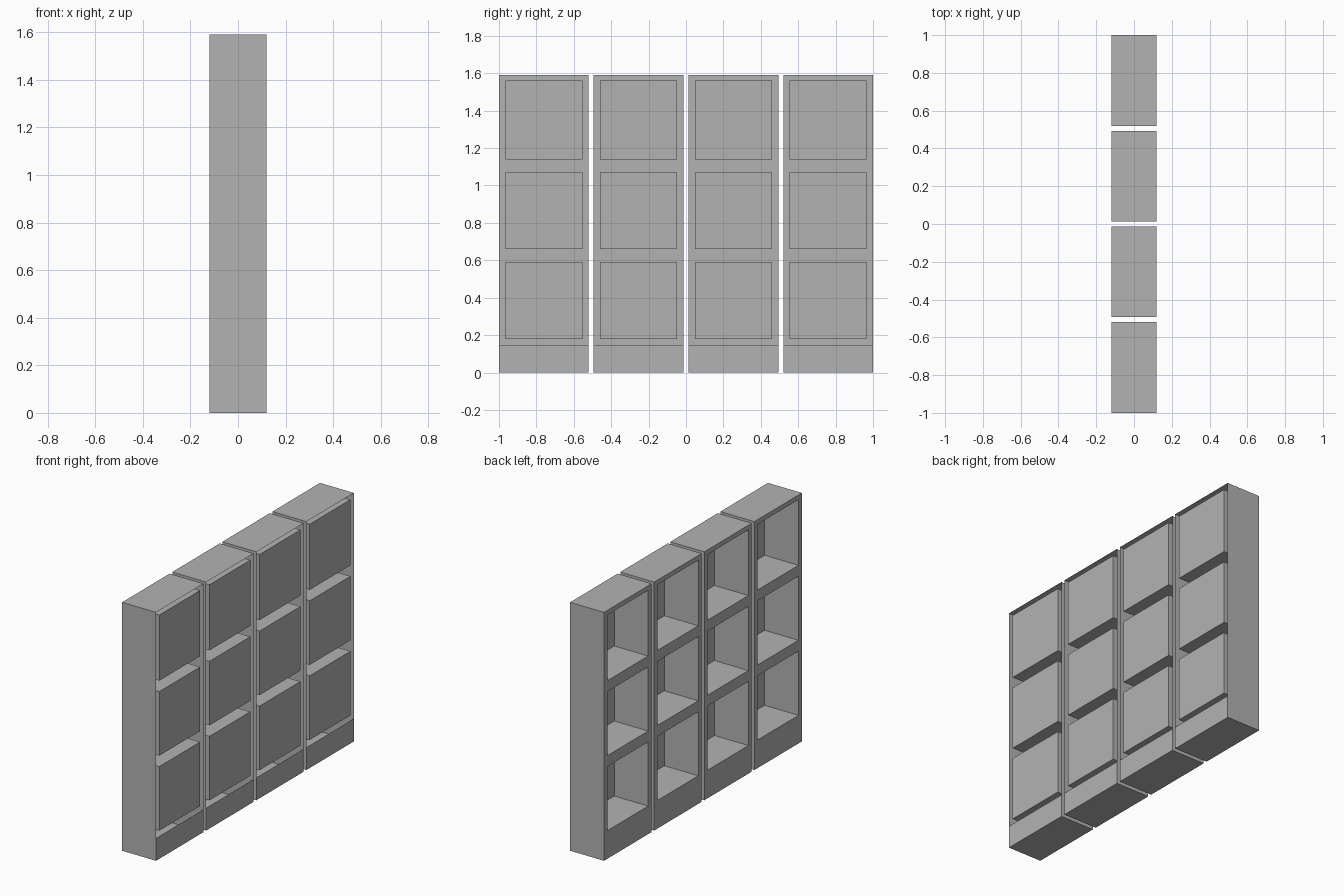
import bpy
import bmesh
from mathutils import Vector

cube = bpy.data.objects.get("Cube")
if cube:
    bpy.data.objects.remove(cube, do_unlink=True)

DEPTH, WIDTH, HEIGHT = 0.24, 0.48, 1.59
BORDER = 0.034                       # frame border around the cubbies
KICK = 0.145                         # height of the rear kick plate
ROWS = [(0.18, 0.59), (0.66, 1.07), (1.14, 1.56)]

grey = bpy.data.materials.new("plain grey")
grey.use_nodes = True
grey.diffuse_color = (0.45, 0.45, 0.45, 1)
grey.node_tree.nodes["Principled BSDF"].inputs["Base Color"].default_value = (0.45, 0.45, 0.45, 1)


def facing(bm, sign):
    """Faces lying on the open side (-1) or the rear side (+1)."""
    return [f for f in bm.faces
            if f.normal.x * sign > 0.9 and abs(f.calc_center_median().x - sign * DEPTH / 2) < 0.001]


def cut(bm, sign, point, normal):
    """Cut only the faces of one side along a plane."""
    faces = facing(bm, sign)
    edges = {e for f in faces for e in f.edges}
    verts = {v for f in faces for v in f.verts}
    bmesh.ops.bisect_plane(bm, geom=faces + list(edges) + list(verts),
                           plane_co=point, plane_no=normal, dist=0.0001)
    bm.normal_update()


def is_opening(face):
    c = face.calc_center_median()
    return abs(c.y) < WIDTH / 2 - BORDER and any(lo < c.z < hi for lo, hi in ROWS)


# Shelf unit: a thin shell with deep cubbies and a mostly open rear
bm = bmesh.new()
bmesh.ops.create_cube(bm, size=1)
for v in bm.verts:
    v.co = Vector((v.co.x * DEPTH, v.co.y * WIDTH, (v.co.z + 0.5) * HEIGHT))
bm.normal_update()

# Frame lines on the open side
for side in (-1, 1):
    cut(bm, -1, (0, side * (WIDTH / 2 - BORDER), 0), (0, 1, 0))
for row in ROWS:
    for z in row:
        cut(bm, -1, (0, 0, z), (0, 0, 1))

# Push the cubbies through to the rear
openings = [f for f in facing(bm, -1) if is_opening(f)]
pushed = bmesh.ops.extrude_discrete_faces(bm, faces=openings)["faces"]
cubby_backs = set(pushed)
bmesh.ops.translate(bm, verts=list({v for f in pushed for v in f.verts}), vec=(DEPTH, 0, 0))
bm.normal_update()

# Keep only the kick plate of the rear
cut(bm, 1, (0, 0, KICK), (0, 0, 1))
rear = [f for f in facing(bm, 1) if f.calc_center_median().z > KICK]
bmesh.ops.delete(bm, geom=rear, context='FACES')

mesh = bpy.data.meshes.new("shelf_unit")
bm.to_mesh(mesh)
bm.free()
mesh.materials.append(grey)

# Four units in a row
span = 2 - WIDTH
for i in range(4):
    unit = bpy.data.objects.new(f"shelf_unit_{i + 1}", mesh)
    unit.location.y = -span / 2 + i * span / 3
    bpy.context.collection.objects.link(unit)
